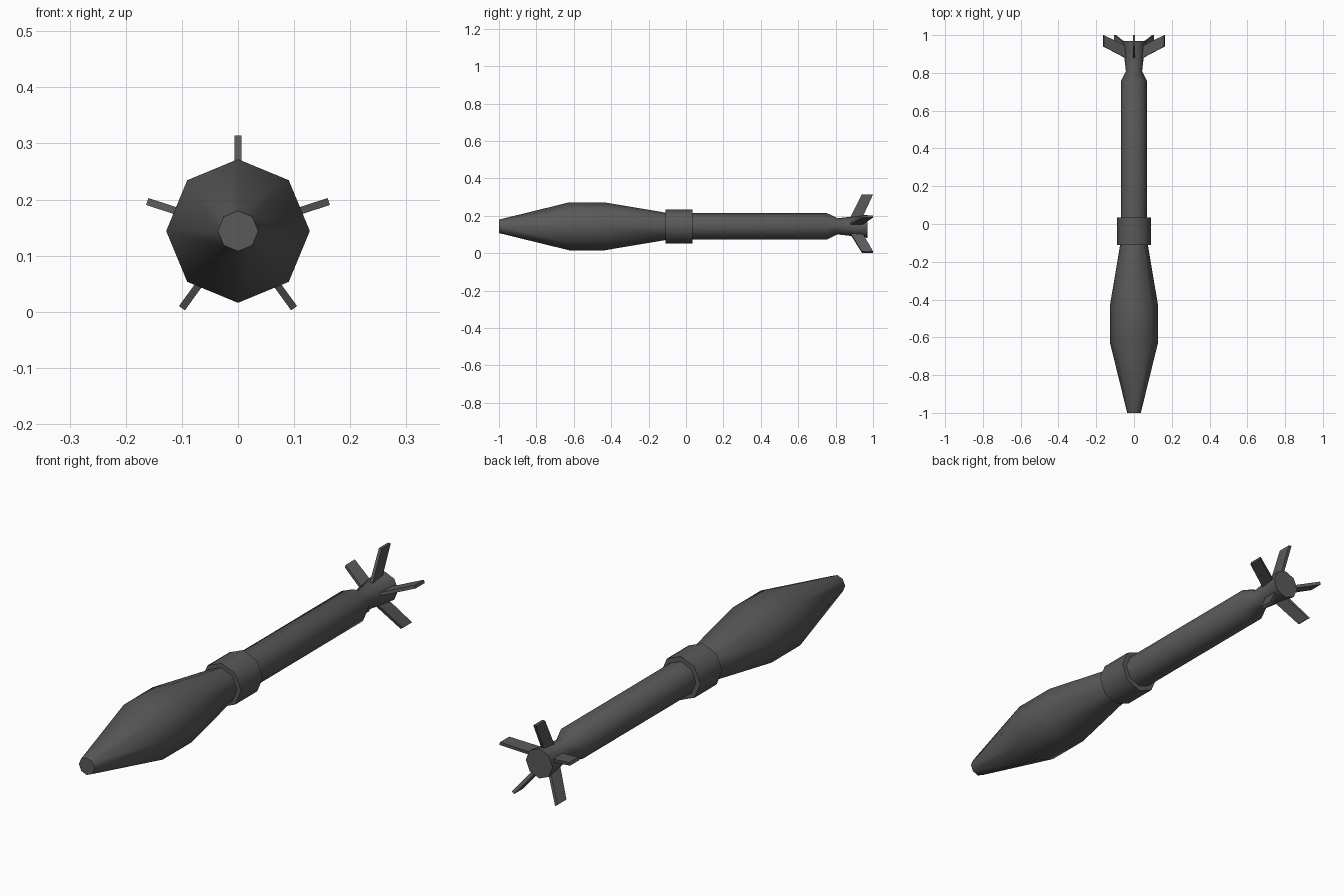
import bpy, bmesh, math
from mathutils import Matrix, Vector

if "Cube" in bpy.data.objects:
    bpy.data.objects.remove(bpy.data.objects["Cube"], do_unlink=True)

AXIS_Z = 0.144
SIDES = 8

metal = bpy.data.materials.new("dark grey metal")
metal.use_nodes = True
GREY = (0.1, 0.1, 0.1, 1)
metal.diffuse_color = GREY
metal.node_tree.nodes["Principled BSDF"].inputs["Base Color"].default_value = GREY


def finish(bm, name, smooth=True):
    bmesh.ops.recalc_face_normals(bm, faces=bm.faces)
    mesh = bpy.data.meshes.new(name)
    bm.to_mesh(mesh)
    bm.free()
    mesh.materials.append(metal)
    obj = bpy.data.objects.new(name, mesh)
    bpy.context.collection.objects.link(obj)
    if smooth:
        bpy.ops.object.select_all(action='DESELECT')
        obj.select_set(True)
        bpy.context.view_layer.objects.active = obj
        bpy.ops.object.shade_smooth_by_angle(angle=math.radians(50))
    return obj


def lathe(name, profile):
    """Capped octagonal solid along y from (y, radius) pairs."""
    bm = bmesh.new()
    rings = []
    for y, r in profile:
        angles = [math.tau * i / SIDES for i in range(SIDES)]
        rings.append([bm.verts.new((r * math.sin(a), y, AXIS_Z + r * math.cos(a)))
                      for a in angles])
    for a, b in zip(rings, rings[1:]):
        for i in range(SIDES):
            j = (i + 1) % SIDES
            bm.faces.new((a[i], a[j], b[j], b[i]))
    bm.faces.new(rings[0])
    bm.faces.new(rings[-1])
    return finish(bm, name)


# Body sections from nose to tail
lathe("warhead", [(-1, 0.036), (-0.625, 0.128), (-0.435, 0.128), (-0.09, 0.07)])
lathe("collar", [(-0.11, 0.091), (0.035, 0.091)])
lathe("motor_tube", [(-0.1, 0.07), (0.755, 0.07), (0.81, 0.043), (0.97, 0.062)])

# Five swept tail fins
FIN_OUTLINE = [(0.03, 0.87), (0.17, 0.94), (0.17, 1.0), (0.03, 0.935)]
HALF_THICKNESS = 0.0065
for k in range(5):
    bm = bmesh.new()
    face = bm.faces.new([bm.verts.new((-HALF_THICKNESS, y, r)) for r, y in FIN_OUTLINE])
    side = bmesh.ops.extrude_face_region(bm, geom=[face])
    bmesh.ops.translate(bm, vec=Vector((2 * HALF_THICKNESS, 0, 0)),
                        verts=[v for v in side["geom"] if isinstance(v, bmesh.types.BMVert)])
    turn = Matrix.Translation((0, 0, AXIS_Z)) @ Matrix.Rotation(math.tau * k / 5, 4, 'Y')
    bmesh.ops.transform(bm, matrix=turn, verts=bm.verts)
    finish(bm, f"tail_fin_{k + 1}", smooth=False)
